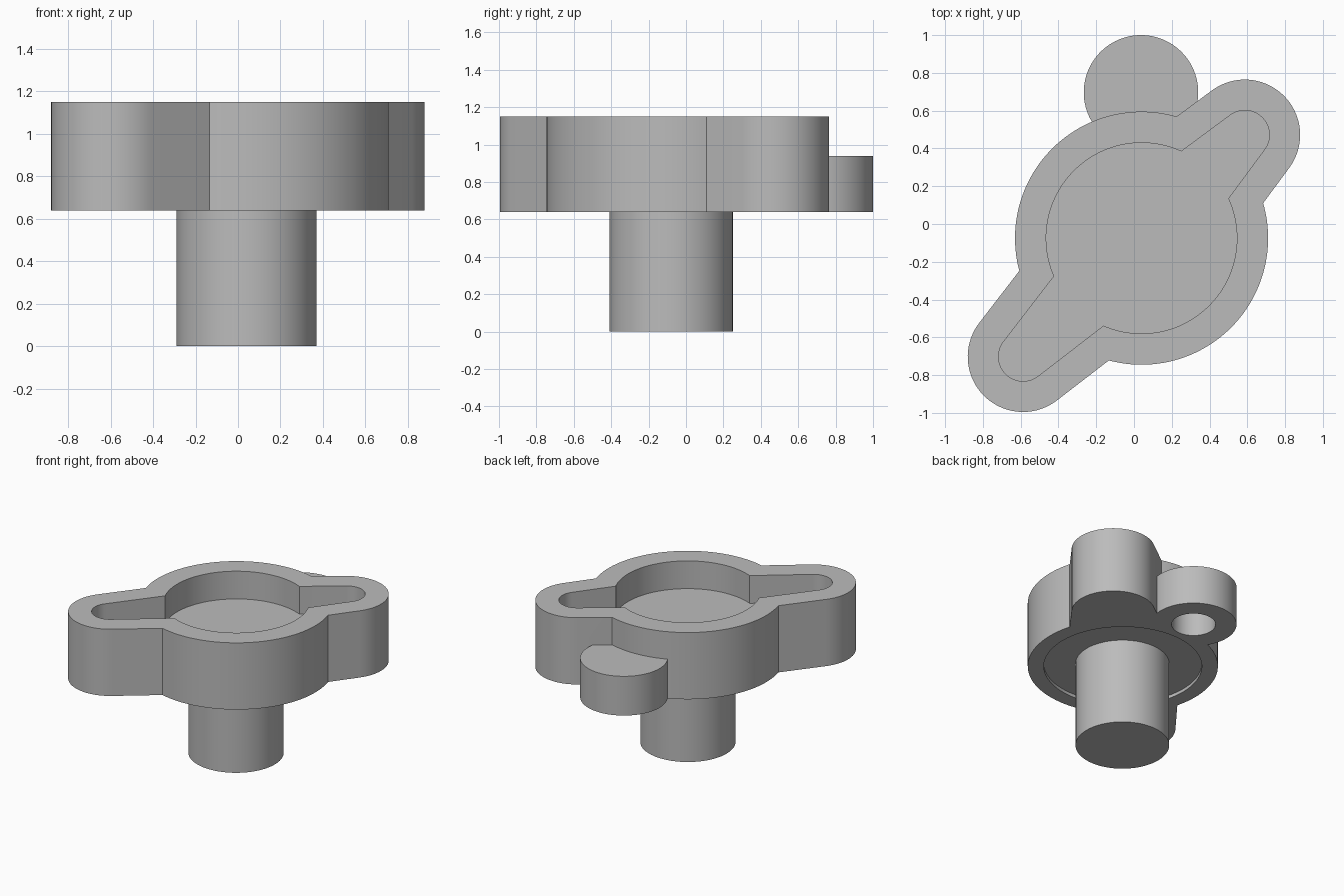
import bpy, bmesh, math
from mathutils import Vector

if "Cube" in bpy.data.objects:
    bpy.data.objects.remove(bpy.data.objects["Cube"])

HUB = Vector((0.04, -0.075))
grey = bpy.data.materials.new("plain grey")
grey.diffuse_color = (0.5, 0.5, 0.5, 1)
grey.use_nodes = True
grey.node_tree.nodes["Principled BSDF"].inputs["Base Color"].default_value = grey.diffuse_color


def prism(name, outline, z0, z1):
    """Extrude a closed outline between two heights."""
    bm = bmesh.new()
    face = bm.faces.new([bm.verts.new((p[0], p[1], z0)) for p in outline])
    top = bmesh.ops.extrude_face_region(bm, geom=[face])["geom"]
    bmesh.ops.translate(bm, vec=(0, 0, z1 - z0),
                        verts=[v for v in top if isinstance(v, bmesh.types.BMVert)])
    bmesh.ops.recalc_face_normals(bm, faces=bm.faces)
    me = bpy.data.meshes.new(name)
    bm.to_mesh(me)
    bm.free()
    me.materials.append(grey)
    ob = bpy.data.objects.new(name, me)
    bpy.context.collection.objects.link(ob)
    return ob


def arc(centre, r, a0, a1, n):
    return [(centre[0] + r * math.cos(a0 + (a1 - a0) * i / n),
             centre[1] + r * math.sin(a0 + (a1 - a0) * i / n)) for i in range(n + 1)]


def circle(centre, r, n=96):
    return arc(centre, r, 0, 2 * math.pi, n)[:-1]


def winged_outline(hub_r, root_r, tip_r):
    """Round hub with two opposite tapered arms ending in round tips."""
    arms = []
    for angle, length in ((math.radians(45), 0.773), (math.radians(225), 0.887)):
        side = math.pi / 2 - math.asin((root_r - tip_r) / length)
        arms.append((angle, length, side, side - math.acos(root_r / hub_r)))
    pts = []
    for i, (angle, length, side, join) in enumerate(arms):
        tip = HUB + length * Vector((math.cos(angle), math.sin(angle)))
        pts += arc(tip, tip_r, angle - side, angle + side, 36)
        other_join = arms[1 - i][3]
        pts += arc(HUB, hub_r, angle + join, angle + math.pi - other_join, 48)
    return pts


def combine(target, tool, operation):
    mod = target.modifiers.new(tool.name, "BOOLEAN")
    mod.operation, mod.object, mod.solver = operation, tool, "EXACT"
    bpy.context.view_layer.objects.active = target
    bpy.ops.object.modifier_apply(modifier=mod.name)
    bpy.data.objects.remove(tool)


# Winged housing with a side lug
housing = prism("housing", winged_outline(0.67, 0.407, 0.293), 0.64, 1.15)
LUG = (0.037, 0.697)
combine(housing, prism("side_lug", circle(LUG, 0.303), 0.64, 0.94), "UNION")

# Open pocket on top, shallow recess below, blind hole in the lug
combine(housing, prism("pocket", winged_outline(0.505, 0.244, 0.13), 0.938, 1.3), "DIFFERENCE")
combine(housing, prism("recess", circle(HUB, 0.557), 0.5, 0.665), "DIFFERENCE")
combine(housing, prism("lug_hole", circle(LUG, 0.155, 64), 0.5, 0.88), "DIFFERENCE")

# Stem
combine(housing, prism("stem", circle((0.04, -0.08), 0.33), 0, 0.75), "UNION")

bpy.ops.object.select_all(action="DESELECT")
housing.select_set(True)
bpy.context.view_layer.objects.active = housing
bpy.ops.object.shade_smooth_by_angle(angle=math.radians(25))
